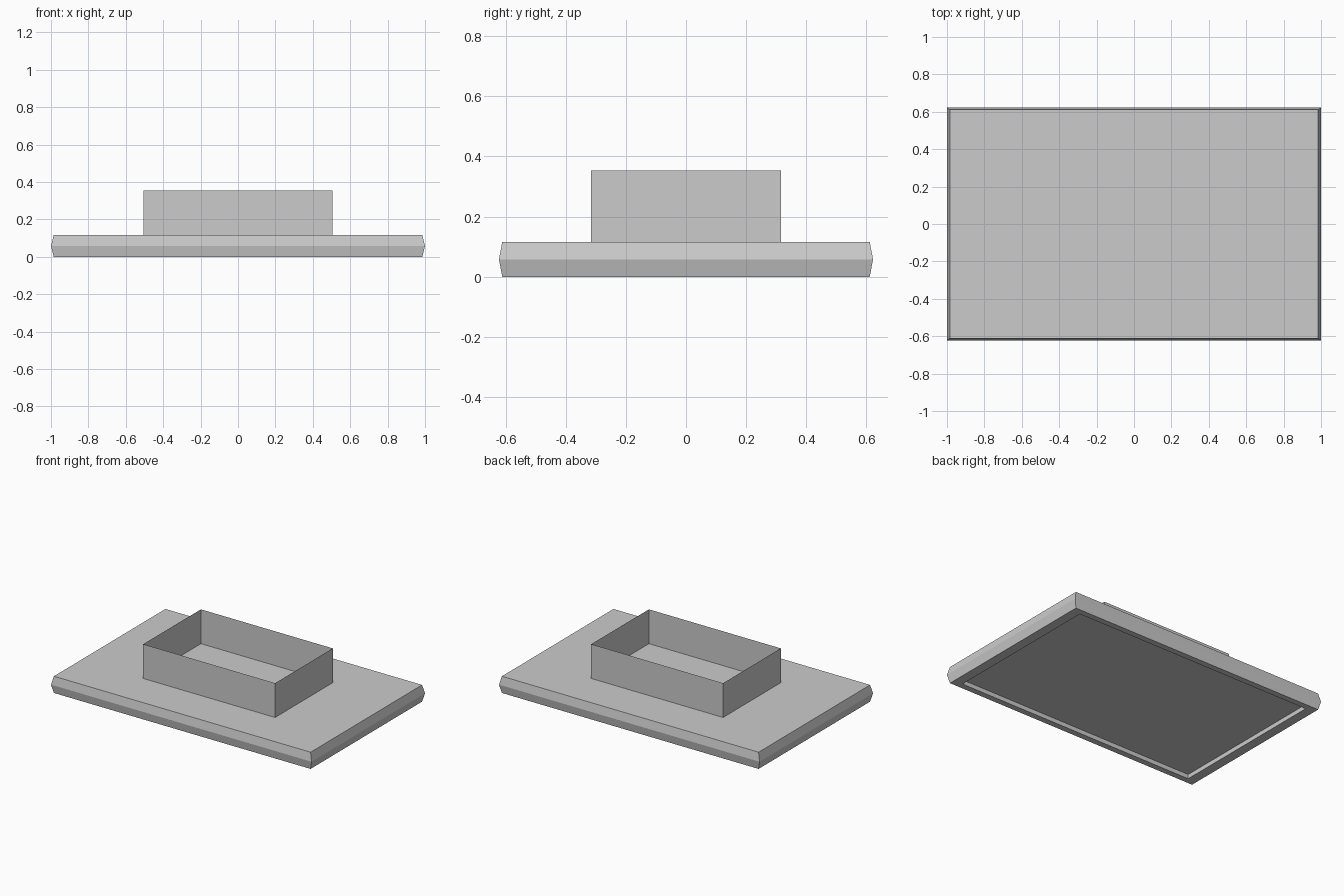
import bpy, bmesh

if "Cube" in bpy.data.objects:
    bpy.data.objects.remove(bpy.data.objects["Cube"])


def ring_stack(name, rings, cap_start=False, cap_end=False):
    """Bridge rectangular rings given as (half_x, half_y, z)."""
    bm = bmesh.new()
    loops = [[bm.verts.new((sx * hx, sy * hy, z))
              for sx, sy in ((-1, -1), (1, -1), (1, 1), (-1, 1))]
             for hx, hy, z in rings]
    for low, high in zip(loops, loops[1:]):
        for i in range(4):
            j = (i + 1) % 4
            bm.faces.new((low[i], low[j], high[j], high[i]))
    if cap_start:
        bm.faces.new(loops[0][::-1])
    if cap_end:
        bm.faces.new(loops[-1])
    mesh = bpy.data.meshes.new(name)
    bm.to_mesh(mesh)
    bm.free()
    obj = bpy.data.objects.new(name, mesh)
    bpy.context.collection.objects.link(obj)
    return obj


# Slab: underside recess, flat rim, outward ridge along the edge, flat top
ring_stack("base_slab", [
    (0.918, 0.569, 0.03),
    (0.918, 0.569, 0.0),
    (0.985, 0.611, 0.0),
    (1.0, 0.622, 0.058),
    (0.985, 0.611, 0.116),
], cap_start=True, cap_end=True)

# Thin open-topped wall standing on the slab
ring_stack("raised_wall", [(0.506, 0.316, 0.116), (0.506, 0.316, 0.354)])
